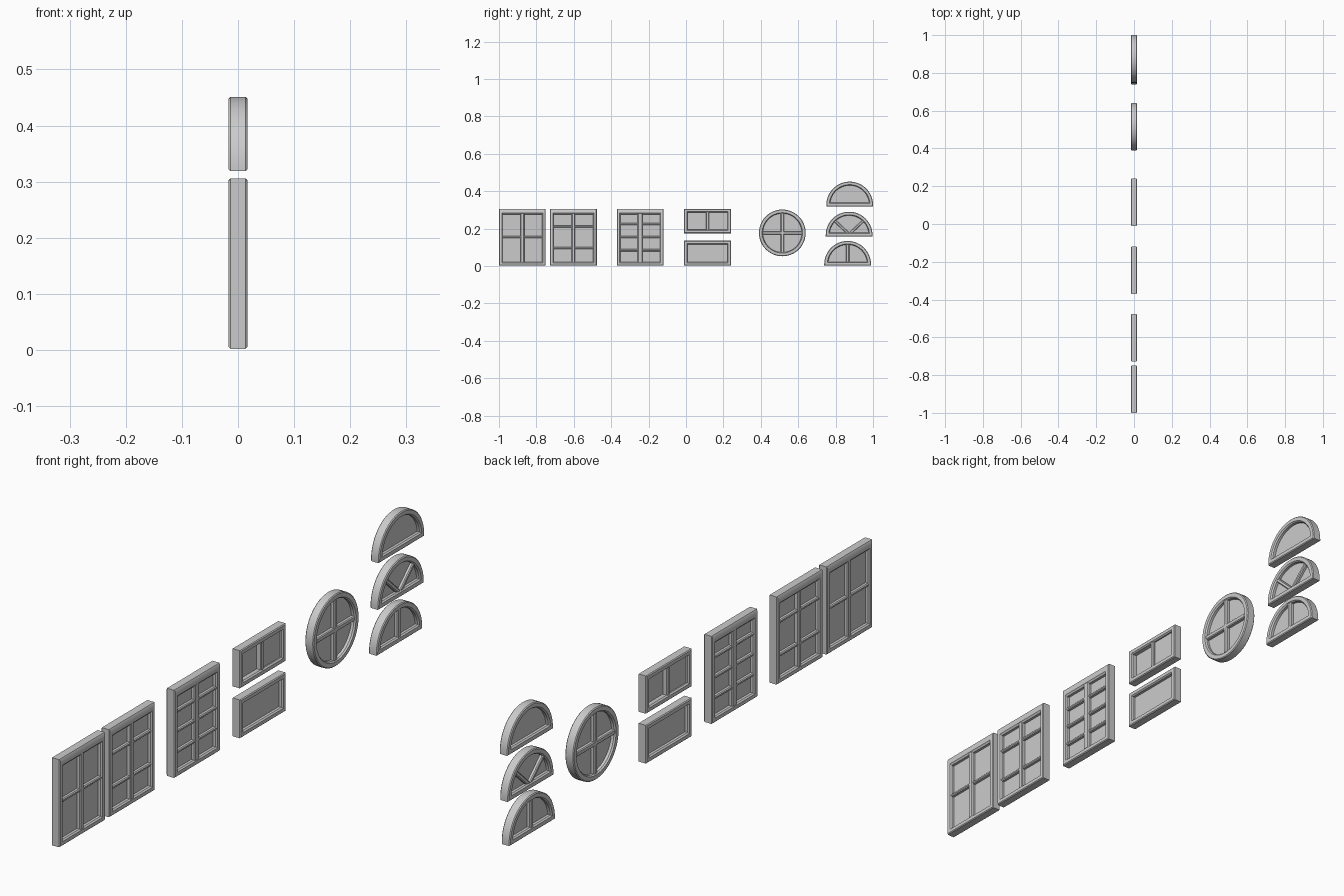
import bpy, bmesh, math
from mathutils import Matrix, Vector

if "Cube" in bpy.data.objects:
    bpy.data.objects.remove(bpy.data.objects["Cube"])

T = 0.0165      # half depth of a frame
W = 0.019       # face width of a frame


def rect(y0, y1, z0, z1, top=1.0):
    # rectangle outline as a function of its inset; top scales the head rail
    def loop(i):
        return [(y0 + i, z0 + i), (y1 - i, z0 + i),
                (y1 - i, z1 - i * top), (y0 + i, z1 - i * top)]
    return loop


def disc(cy, cz, r, n=48):
    def loop(i):
        return [(cy + (r - i) * math.cos(2 * math.pi * k / n),
                 cz + (r - i) * math.sin(2 * math.pi * k / n)) for k in range(n)]
    return loop


def arch(cy, z0, r, h=0.007, n=32):
    # half-round outline standing on a short straight base
    def loop(i):
        q = r - i
        a = max(0.0, math.asin((i - h) / q))
        pts = [(cy - q * math.cos(a), z0 + i), (cy + q * math.cos(a), z0 + i)]
        for k in range(n + 1):
            t = a + (math.pi - 2 * a) * k / n
            pts.append((cy + q * math.cos(t), z0 + h + q * math.sin(t)))
        return pts
    return loop


def finish(bm, name):
    bmesh.ops.remove_doubles(bm, verts=bm.verts, dist=1e-5)
    bmesh.ops.recalc_face_normals(bm, faces=bm.faces)
    me = bpy.data.meshes.new(name)
    bm.to_mesh(me)
    bm.free()
    ob = bpy.data.objects.new(name, me)
    bpy.context.collection.objects.link(ob)
    bpy.context.view_layer.objects.active = ob
    bpy.ops.object.select_all(action='DESELECT')
    ob.select_set(True)
    bpy.ops.object.shade_smooth_by_angle(angle=math.radians(35))
    return ob


def frame(name, shape, w=W):
    # moulded cross-section (inset, depth) swept round the outline
    half = [(0, T - 0.003), (0.003, T), (w - 0.004, T), (w, T - 0.005)]
    prof = half + [(i, -x) for i, x in reversed(half)]
    bm = bmesh.new()
    rings = [[bm.verts.new((x, y, z)) for y, z in shape(i)] for i, x in prof]
    n = len(rings[0])
    for a, b in zip(rings, rings[1:] + rings[:1]):
        for k in range(n):
            m = (k + 1) % n
            bm.faces.new((a[k], a[m], b[m], b[k]))
    return finish(bm, name + "_frame")


def glass(name, shape, x=0.0, inset=W - 0.001):
    bm = bmesh.new()
    pts = shape(inset)
    f = bm.faces.new([bm.verts.new((x - 0.002, y, z)) for y, z in pts])
    r = bmesh.ops.extrude_face_region(bm, geom=[f])
    vs = [v for v in r["geom"] if isinstance(v, bmesh.types.BMVert)]
    bmesh.ops.translate(bm, verts=vs, vec=(0.004, 0, 0))
    return finish(bm, name + "_glass")


def bar(name, a, b, width=0.016, depth=0.026):
    # glazing bar between two (y, z) points
    va, vb = Vector((0, *a)), Vector((0, *b))
    d = vb - va
    bm = bmesh.new()
    bmesh.ops.create_cube(bm, size=1)
    bmesh.ops.scale(bm, verts=bm.verts, vec=(depth, d.length, width))
    bmesh.ops.bevel(bm, geom=bm.edges[:], offset=0.003, segments=1, affect='EDGES')
    ang = math.atan2(d.z, d.y)
    bm.transform(Matrix.Translation((va + vb) / 2) @ Matrix.Rotation(ang, 4, 'X'))
    return finish(bm, name + "_bar")


# tall windows: left edge, heights of horizontal bars, mullion width
for name, y0, rows, mw in (("two_row_window", -1.0, (0.155,), 0.021),
                           ("three_row_window", -0.727, (0.212, 0.096), 0.018),
                           ("four_row_window", -0.37, (0.225, 0.155, 0.084), 0.026)):
    s = rect(y0, y0 + 0.25, 0.002, 0.306, 1.6)
    frame(name, s)
    glass(name, s)
    yc = y0 + 0.125
    bar(name, (yc, 0.016), (yc, 0.285), mw, 0.031)
    for z in rows:
        bar(name, (y0 + 0.015, z), (y0 + 0.235, z), 0.011, 0.027)

# low windows: sliding pair above, single pane below
s = rect(-0.01, 0.24, 0.175, 0.306)
frame("sliding_window", s)
glass("sliding_left", rect(-0.01, 0.134, 0.175, 0.306), -0.005)
glass("sliding_right", rect(0.096, 0.24, 0.175, 0.306), 0.005)
bar("sliding_window", (0.115, 0.19), (0.115, 0.291), 0.016, 0.028)
s = rect(-0.01, 0.24, 0.002, 0.135)
frame("single_pane_window", s)
glass("single_pane_window", s)

# round window with a cross
s = disc(0.515, 0.177, 0.125)
frame("round_window", s, 0.021)
glass("round_window", s)
bar("round_window", (0.515, 0.07), (0.515, 0.284), 0.017, 0.029)
bar("round_window", (0.408, 0.177), (0.622, 0.177), 0.017, 0.029)

# half-round windows
for name, cy, z0 in (("plain_arch", 0.875, 0.319), ("fan_arch", 0.872, 0.158),
                     ("split_arch", 0.864, 0.002)):
    s = arch(cy, z0, 0.125)
    frame(name, s, 0.02)
    glass(name, s)
    if name == "fan_arch":
        for sgn in (-1, 1):
            bar(name, (cy, z0 + 0.012), (cy + sgn * 0.078, z0 + 0.085), 0.014)
    if name == "split_arch":
        bar(name, (cy, z0 + 0.015), (cy, z0 + 0.117), 0.018, 0.029)
